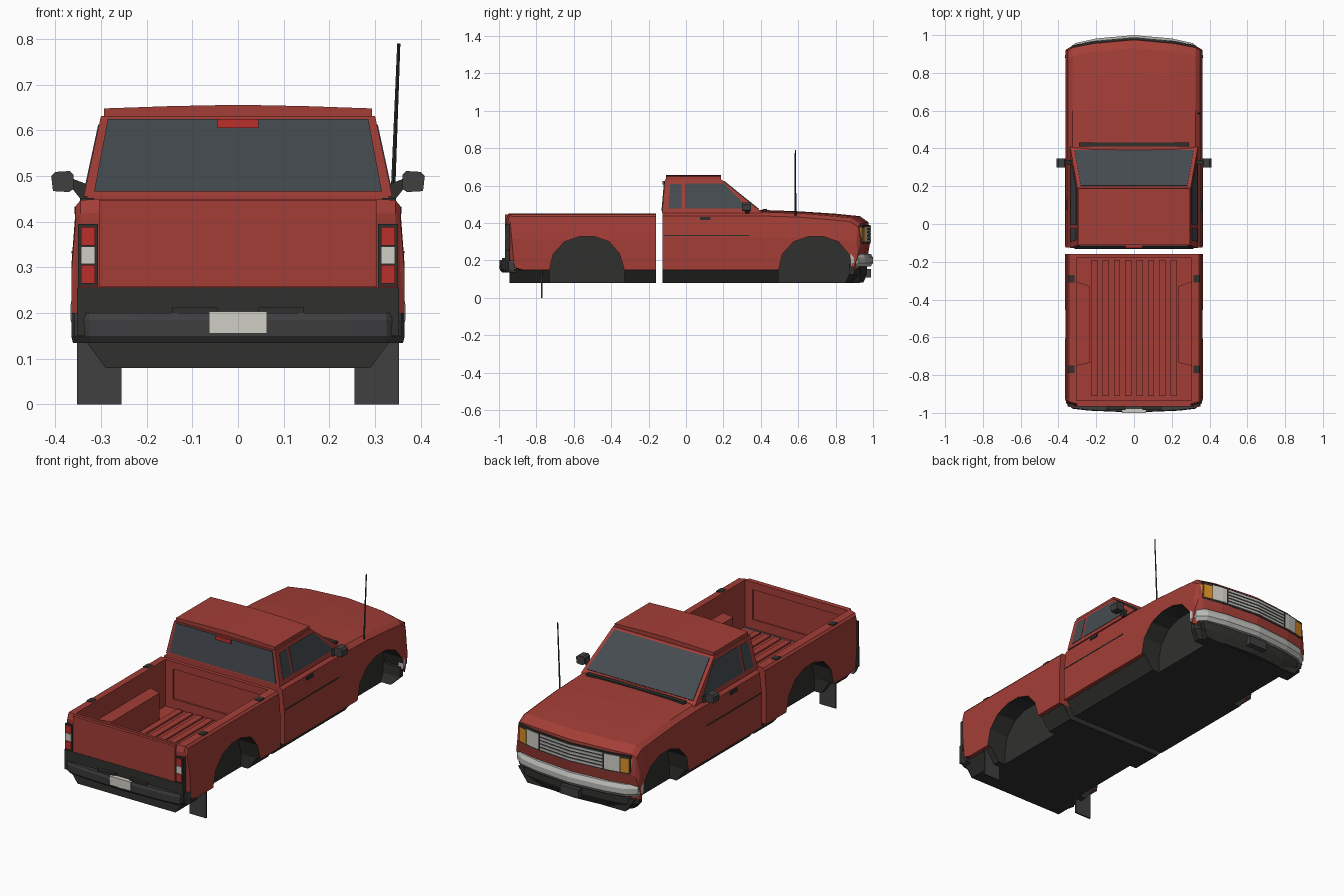
import bpy, bmesh
from mathutils import Vector

if "Cube" in bpy.data.objects:
    bpy.data.objects.remove(bpy.data.objects["Cube"])


def mat(name, r, g, b):
    m = bpy.data.materials.new(name)
    m.diffuse_color = (r, g, b, 1)
    m.use_nodes = True
    m.node_tree.nodes["Principled BSDF"].inputs["Base Color"].default_value = m.diffuse_color
    return m


RED = mat("red_paint", .37, .048, .038)
DARK = mat("dark_trim", .03, .03, .028)
RUBBER = mat("rubber", .05, .05, .053)
GLASS = mat("glass", .06, .07, .08)
CHROME = mat("chrome", .5, .5, .48)
WHITE = mat("lamp_white", .62, .61, .56)
LAMP = mat("lamp_red", .5, .03, .025)
AMBER = mat("lamp_amber", .7, .28, .02)


def loft(name, rings, *mats):
    """Skin equal-length rings of points and cap both ends."""
    bm = bmesh.new()
    vs = [[bm.verts.new(p) for p in r] for r in rings]
    n = len(rings[0])
    for a, b in zip(vs, vs[1:]):
        for i in range(n):
            bm.faces.new((a[i], a[(i + 1) % n], b[(i + 1) % n], b[i]))
    bm.faces.new(vs[0])
    bm.faces.new(vs[-1])
    bmesh.ops.recalc_face_normals(bm, faces=bm.faces)
    me = bpy.data.meshes.new(name)
    bm.to_mesh(me)
    bm.free()
    for m in mats:
        me.materials.append(m)
    ob = bpy.data.objects.new(name, me)
    bpy.context.collection.objects.link(ob)
    return ob


def prism(name, pts, axis, a, b, *mats):
    """Extrude a 2D outline along an axis; outline uses the other two axes in order."""
    def place(p, t):
        q = list(p)
        q.insert("xyz".index(axis), t)
        return q
    return loft(name, [[place(p, t) for p in pts] for t in (a, b)], *mats)


def box(name, x, y, z, *mats):
    return prism(name, [(x[0], y[0]), (x[1], y[0]), (x[1], y[1]), (x[0], y[1])], "z", z[0], z[1], *mats)


def panel(name, corners, th, m):
    c = [Vector(p) for p in corners]
    n = (c[1] - c[0]).cross(c[2] - c[0]).normalized() * th
    return loft(name, [[p - n for p in c], [p + n for p in c]], m)


def sym(half):
    """Complete an outline given from the centre outwards to +x."""
    return half + [(-x, y) for x, y in reversed(half) if x > 0]


def cut(ob, cutter, slot=0):
    cutter.hide_render = True
    cutter.hide_viewport = True
    for f in cutter.data.polygons:
        f.material_index = slot
    md = ob.modifiers.new("cut", "BOOLEAN")
    md.operation = "DIFFERENCE"
    md.solver = "EXACT"
    md.object = cutter


def shell(name, prof, stations, end):
    """Body lofted across x: each station is (x, height factor, end pull-in)."""
    rings = []
    for x, f, d in [(-x, f, d) for x, f, d in reversed(stations) if x] + stations:
        rings.append([(x, y + (d if abs(y) > .7 else 0) * end, .15 + (z - .15) * f) for y, z in prof])
    return loft(name, rings, RED, DARK)


# main body shells
cab = shell("cab_body", [(-.125, .15), (.96, .15), (.985, .30), (.975, .405), (.93, .437),
                         (.8, .45), (.6, .463), (.41, .47), (-.125, .47)],
            [(0, 1, 0), (.22, .99, .02), (.325, .965, .042), (.35, .9, .055), (.363, .55, .065)], -1)
bed = shell("bed_body", [(-.16, .15), (-.16, .45), (-.95, .45), (-.96, .42), (-.955, .3), (-.945, .17), (-.9, .15)],
            [(0, 1, 0), (.305, 1, 0), (.345, .99, .01), (.355, .95, .02), (.364, .55, .03)], 1)

# bed cavity with wheel boxes and recessed end panels
plan = [(.305, -.935), (.305, -.75), (.235, -.735), (.235, -.33), (.305, -.305), (.305, -.18)]
cut(bed, prism("bed_cutter_low", plan + [(-x, y) for x, y in reversed(plan)], "z", .2, .6, RED, DARK))
cut(bed, box("bed_cutter_high", (-.305, .305), (-.935, -.18), (.345, .6), RED, DARK))
for y in ((-.942, -.9), (-.22, -.172)):
    cut(bed, box("bed_cutter_panel", (-.26, .26), y, (.25, .41), RED, DARK))

# underbody
under = []
for name, y0, y1 in (("cab_underbody", -.125, .93), ("bed_underbody", -.945, -.16)):
    under.append(prism(name, [(-.345, .155), (-.29, .08), (.29, .08), (.345, .155)], "y", y0, y1, DARK, DARK))

# wheel arches
arch = [(-.2, -.05), (-.2, .15), (-.18, .235), (-.12, .3), (-.04, .328),
        (.04, .328), (.12, .3), (.175, .235), (.2, .15), (.2, -.05)]
for cy, body, floor in ((.695, cab, under[0]), (-.53, bed, under[1])):
    for s in (1, -1):
        c = prism("arch_cutter", [(y + cy, z) for y, z in arch], "x", s * .25, s * .45, DARK, DARK)
        cut(body, c, 1)
        cut(floor, c, 1)

# greenhouse and roof
loft("greenhouse", [[(-w, y0, z), (w, y0, z), (w, y1, z), (-w, y1, z)]
                    for w, y0, y1, z in ((.338, -.128, .41, .455), (.3, -.113, .19, .632))], RED)
prism("roof", sym([(0, .656), (.15, .653), (.293, .648), (.293, .622)]), "y", -.108, .187, RED)


def slope(x, t, y0, y1):
    return (x, y0 + (y1 - y0) * t, .455 + .177 * t)


panel("windshield", [slope(-.315, .1, .41, .19), slope(.315, .1, .41, .19),
                     slope(.282, .95, .41, .19), slope(-.282, .95, .41, .19)], .004, GLASS)
panel("rear_window", [slope(-.315, .06, -.128, -.113), slope(.315, .06, -.128, -.113),
                      slope(.285, .96, -.128, -.113), slope(-.285, .96, -.128, -.113)], .004, GLASS)
box("high_brake_lamp", (-.045, .045), (-.126, -.11), (.605, .625), LAMP)
box("wiper_cowl", (-.29, .29), (.41, .432), (.462, .474), DARK)

for s in (1, -1):
    # side glass, on the sloped cab sides
    def side(y, z):
        return (s * (.338 - (z - .455) * .215), y, z)
    panel("quarter_window", [side(-.094, .478), side(-.023, .478), side(-.023, .609), side(-.085, .609)], .002, GLASS)
    panel("door_window", [side(-.006, .478), side(.335, .478), side(.2, .612), side(-.006, .612)], .002, GLASS)
    # door hardware and mirrors
    box("door_handle", (s * .345, s * .358), (.075, .13), (.417, .433), DARK)
    box("side_moulding", (s * .355, s * .364), (-.12, .34), (.33, .336), DARK)
    prism("door_mirror", [(s * .36, .472), (s * .37, .465), (s * .405, .467), (s * .409, .5),
                          (s * .4, .509), (s * .368, .511), (s * .36, .503)], "y", .3, .348, RUBBER)
    prism("mirror_arm", [(s * .32, .45), (s * .345, .45), (s * .365, .475), (s * .365, .495), (s * .325, .48)],
          "y", .315, .34, DARK)
    # tail lamps
    box("tail_lamp_frame", (s * .307, s * .35), (-.964, -.94), (.258, .395), DARK)
    for z0, z1, m in ((.265, .305, LAMP), (.307, .346, WHITE), (.348, .388, LAMP)):
        box("tail_lamp", (s * .313, s * .344), (-.969, -.945), (z0, z1), m)
    # mud flaps and stake pockets
    box("mud_flap", (s * .255, s * .352), (-.774, -.766), (0, .16), RUBBER)
    for y in (-.29, -.77):
        box("stake_pocket", (s * .315, s * .346), (y - .02, y + .02), (.44, .4515), DARK)

# bed floor ribs
for i in range(8):
    x = -.21 + i * .06
    box("floor_rib", (x - .017, x + .017), (-.91, -.19), (.19, .209), RED)

# tailgate, rear bumper and plate
box("tailgate", (-.303, .303), (-.967, -.945), (.257, .447), RED)
box("rear_pan", (-.352, .352), (-.967, -.944), (.15, .256), DARK)
bump = sym([(0, -.998), (.24, -.988), (.325, -.978), (.358, -.95), (.365, -.92)])
loft("rear_bumper", [[(x * k, max(y + d, -.925) if y > -.93 else y + d, z) for x, y in bump] for k, d, z in
                     ((.99, .015, .135), (1, .003, .15), (1, 0, .185), (1, .004, .2))], RUBBER)
for s in (1, -1):
    box("bumper_step_pad", (s * .045, s * .145), (-.985, -.95), (.195, .212), DARK)
box("rear_plate", (-.063, .063), (-1, -.98), (.155, .203), WHITE)


def nose(x):
    x = abs(x)
    return .983 - (x * .091 if x < .22 else .02 + (x - .22) * .21)


def nose_strip(name, xs, z0, z1, d, m):
    pts = [(x, nose(x) + d) for x in xs] + [(x, nose(x) - .03) for x in reversed(xs)]
    return prism(name, pts, "z", z0, z1, m)


# nose: grille and lamps follow the swept front
nose_strip("grille_back", [-.33, -.22, 0, .22, .33], .292, .39, .003, DARK)
for i in range(5):
    z = .3 + i * .018
    nose_strip("grille_bar", [-.185, 0, .185], z, z + .011, .006, CHROME)
for s in (1, -1):
    nose_strip("headlamp", [s * .195, s * .22, s * .275], .3, .382, .006, WHITE)
    prism("turn_lamp", [(s * .28, nose(.28) + .006), (s * .325, nose(.325) + .005), (s * .347, .91), (s * .28, .91)],
          "z", .3, .375, AMBER)

# front bumper, valance and plate
front = [(0, 1), (.2, .982), (.31, .958), (.358, .92), (.367, .88), (.335, .88), (.29, .92)]
loft("front_bumper", [[(x * k, y + (d if y > .9 else 0), z) for x, y in sym(front)] for k, d, z in
                      ((.985, -.014, .168), (1, 0, .187), (1, 0, .215), (.99, -.012, .235))], CHROME)
loft("front_valance", [[(x * k, y + d, z) for x, y in sym([(0, .968), (.2, .953), (.3, .935), (.35, .9), (.35, .872)])]
                       for k, d, z in ((.88, -.02, .083), (1, 0, .125), (1, 0, .18))], DARK)
box("front_plate", (-.055, .055), (.95, .988), (.108, .155), RUBBER)

# radio antenna
loft("antenna", [[(x + a * r, .585 + b * r, z) for a, b in ((1, 0), (0, 1), (-1, 0), (0, -1))]
                 for x, r, z in ((.338, .005, .43), (.352, .0035, .79))], DARK)
